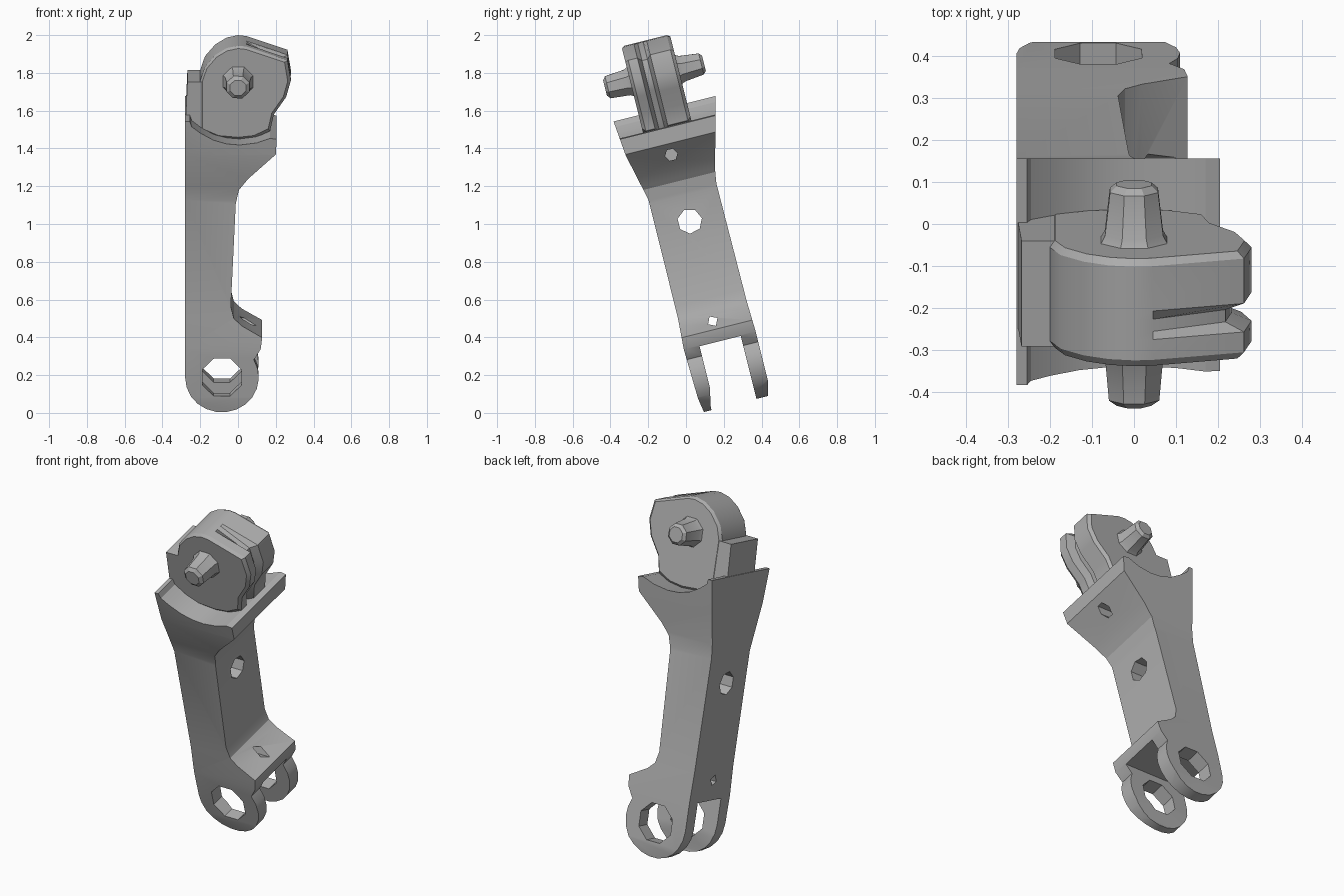
import bpy, bmesh, math
from mathutils import Matrix

cube = bpy.data.objects.get("Cube")
if cube:
    bpy.data.objects.remove(cube, do_unlink=True)

TILT = Matrix.Rotation(math.radians(14), 4, 'X')
PIN_Z = 1.773       # height of the pivot along the link
MID_Y = 0.265       # middle of the link's width

grey = bpy.data.materials.new("plain_grey")
grey.use_nodes = True
grey.diffuse_color = (0.42, 0.42, 0.42, 1)
grey.node_tree.nodes["Principled BSDF"].inputs["Base Color"].default_value = grey.diffuse_color


def loft(name, loops):
    """Skin a row of equal-length loops and cap both ends."""
    bm = bmesh.new()
    rows = [[bm.verts.new(p) for p in loop] for loop in loops]
    n = len(rows[0])
    for a, b in zip(rows, rows[1:]):
        for i in range(n):
            j = (i + 1) % n
            bm.faces.new((a[i], a[j], b[j], b[i]))
    bm.faces.new(rows[0])
    bm.faces.new(rows[-1])
    bmesh.ops.recalc_face_normals(bm, faces=bm.faces)
    mesh = bpy.data.meshes.new(name)
    bm.to_mesh(mesh)
    bm.free()
    obj = bpy.data.objects.new(name, mesh)
    bpy.context.collection.objects.link(obj)
    return obj


def along_y(name, pts, y0, y1):
    return loft(name, [[(x, y, z) for x, z in pts] for y in (y0, y1)])


def along_x(name, pts, x0, x1):
    return loft(name, [[(x, y, z) for y, z in pts] for x in (x0, x1)])


def circle(cx, cz, r, n, start=0.0, sweep=360.0, closed=True):
    steps = n if closed else n - 1
    angles = [math.radians(start + sweep * i / steps) for i in range(n)]
    return [(cx + r * math.cos(a), cz + r * math.sin(a)) for a in angles]


def carve(obj, cutters):
    """Apply boolean cuts, then drop the cutters."""
    for cutter, op in cutters:
        mod = obj.modifiers.new("cut", 'BOOLEAN')
        mod.operation, mod.object, mod.solver = op, cutter, 'EXACT'
    bpy.context.view_layer.update()
    dg = bpy.context.evaluated_depsgraph_get()
    mesh = bpy.data.meshes.new_from_object(obj.evaluated_get(dg))
    obj.modifiers.clear()
    obj.data = mesh
    for cutter, _ in cutters:
        bpy.data.objects.remove(cutter, do_unlink=True)


# Link body: front outline, round foot on the left, cradle at the top
eye = (-0.085, 0.175)
outline = circle(*eye, 0.195, 14, 180, 210, False)
outline += [(0.09, 0.28), (0.12, 0.33), (0.128, 0.392), (0.02, 0.455),
            (-0.022, 0.495), (-0.038, 0.56), (-0.012, 1.12), (0.005, 1.2),
            (0.055, 1.265), (0.2, 1.405), (0.205, 1.49), (0.17, 1.495),
            (0.1, 1.47), (0.01, 1.458), (-0.06, 1.464), (-0.13, 1.485),
            (-0.2, 1.525), (-0.245, 1.56), (-0.255, 1.59), (-0.28, 1.59)]
body = along_y("link_body", outline, -0.1, 0.7)

# Side outline that flares towards the cradle
side = [(0.095, -0.03), (0.08, 0.06), (0.07, 0.33), (0.08, 0.5), (0.08, 1.14),
        (0.062, 1.22), (0.02, 1.4), (0.0, 1.6),
        (0.56, 1.6), (0.51, 1.4), (0.462, 1.22), (0.45, 1.14), (0.455, 0.5),
        (0.462, 0.33), (0.462, 0.06), (0.44, -0.03)]
slot = [(0.135, -0.1), (0.135, 0.0), (0.155, 0.1), (0.155, 0.325),
        (0.38, 0.325), (0.38, -0.1)]
carve(body, [
    (along_x("side_cutter", side, -0.5, 0.5), 'INTERSECT'),
    (along_x("slot_cutter", slot, -0.5, 0.5), 'DIFFERENCE'),
    (along_y("eye_cutter", circle(*eye, 0.112, 8, 22), -0.2, 0.8), 'DIFFERENCE'),
    (along_x("cross_hole_cutter", circle(MID_Y, 0.98, 0.066, 7), -0.5, 0.5), 'DIFFERENCE'),
    (along_x("lower_hole_cutter", circle(MID_Y - 0.01, 0.437, 0.03, 4, 20), -0.5, 0.5), 'DIFFERENCE'),
    (along_x("upper_hole_cutter", circle(MID_Y - 0.01, 1.345, 0.034, 6), 0.0, 0.5), 'DIFFERENCE'),
])

# Back tab that carries the pivot disc
tab = along_y("back_tab", [(-0.28, 1.5), (-0.15, 1.5), (-0.15, 1.77), (-0.268, 1.77)], 0.14, 0.4)

# Pivot disc with a sloped crown and a groove on its open side
rim = [(-0.2, 1.5), (-0.2, 1.775), (-0.175, 1.85), (-0.12, 1.915), (-0.06, 1.952),
       (0.0, 1.965), (0.045, 1.96), (0.262, 1.885), (0.28, 1.775), (0.255, 1.685),
       (0.19, 1.59), (0.17, 1.5), (0.09, 1.46), (0.0, 1.45), (-0.11, 1.46)]


def rim_loop(y, scale=1.0, groove=1.0):
    loop = []
    for x, z in rim:
        s = scale * (groove if x > 0.15 else 1.0)
        loop.append((x * s, y, PIN_Z + (z - PIN_Z) * s))
    return loop


disc = loft("pivot_disc", [rim_loop(0.138, 0.94), rim_loop(0.155), rim_loop(0.205),
                           rim_loop(0.225, 1, 0.83), rim_loop(0.255, 1, 0.83),
                           rim_loop(0.275), rim_loop(0.385), rim_loop(0.402, 0.94)])


# Tapered pivot pin sticking out on both faces
def pin_loop(y, r):
    return [(x, y, z) for x, z in circle(0, PIN_Z, r, 8, 22)]


pin = loft("pivot_pin", [pin_loop(y, r) for y, r in (
    (0.0, 0.045), (0.015, 0.065), (0.12, 0.075), (0.139, 0.086),
    (0.401, 0.086), (0.42, 0.075), (0.525, 0.062), (0.54, 0.045))])

# Tilt, colour and shade every part
bpy.ops.object.select_all(action='DESELECT')
for part in (body, tab, disc, pin):
    part.data.transform(TILT)
    part.data.materials.clear()
    part.data.materials.append(grey)
    part.select_set(True)
bpy.context.view_layer.objects.active = body
bpy.ops.object.shade_smooth_by_angle(angle=math.radians(25))
